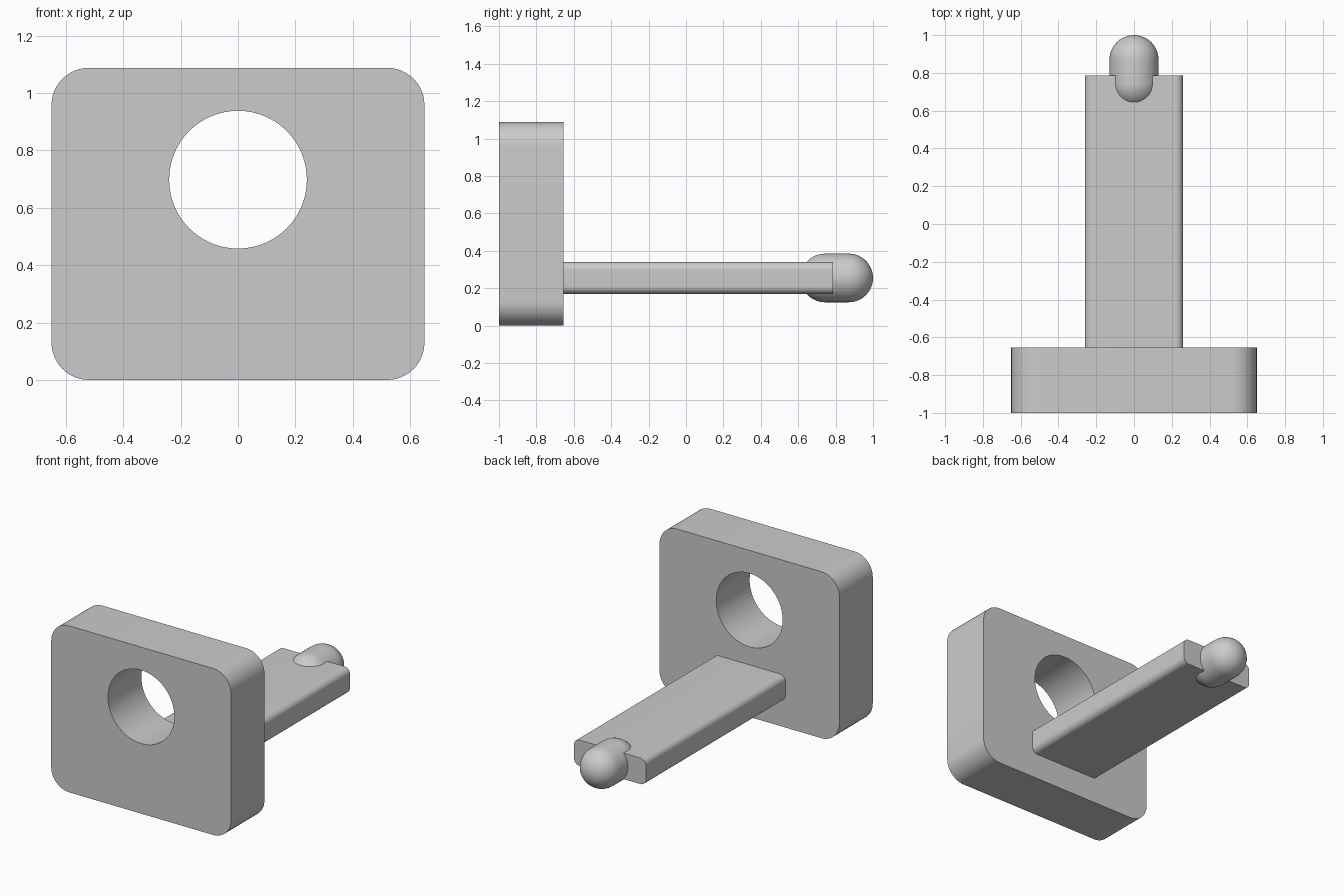
import bpy
import bmesh
from math import pi, sin, cos, radians
from mathutils import Matrix, Vector

cube = bpy.data.objects.get("Cube")
if cube:
    bpy.data.objects.remove(cube)

grey = bpy.data.materials.new("plain grey")
grey.use_nodes = True
colour = (0.6, 0.6, 0.6, 1)
grey.diffuse_color = colour
grey.node_tree.nodes["Principled BSDF"].inputs["Base Color"].default_value = colour


def make_object(name, bm):
    bmesh.ops.recalc_face_normals(bm, faces=bm.faces)
    mesh = bpy.data.meshes.new(name)
    bm.to_mesh(mesh)
    bm.free()
    mesh.materials.append(grey)
    ob = bpy.data.objects.new(name, mesh)
    bpy.context.collection.objects.link(ob)
    return ob


def activate(ob):
    bpy.ops.object.select_all(action="DESELECT")
    ob.select_set(True)
    bpy.context.view_layer.objects.active = ob


def smooth(ob):
    activate(ob)
    bpy.ops.object.shade_smooth_by_angle(angle=radians(35))


def rounded_bar(name, half_width, z0, z1, y0, y1, radius, steps=12):
    """Rounded rectangle in the xz plane, extruded along y."""
    bm = bmesh.new()
    zc, half_height = (z0 + z1) / 2, (z1 - z0) / 2
    verts = []
    for corner, (sx, sz) in enumerate([(1, 1), (-1, 1), (-1, -1), (1, -1)]):
        for i in range(steps + 1):
            a = (corner + i / steps) * pi / 2
            verts.append(bm.verts.new((sx * (half_width - radius) + radius * cos(a), y0,
                                       zc + sz * (half_height - radius) + radius * sin(a))))
    face = bm.faces.new(verts)
    moved = bmesh.ops.extrude_face_region(bm, geom=[face], use_keep_orig=True)["geom"]
    bmesh.ops.translate(bm, vec=(0, y1 - y0, 0),
                        verts=[g for g in moved if isinstance(g, bmesh.types.BMVert)])
    return make_object(name, bm)


# Upright plate with a round through hole
plate = rounded_bar("plate", 0.65, 0, 1.088, -1, -0.655, 0.13)
bm = bmesh.new()
bmesh.ops.create_cone(bm, cap_ends=True, segments=96, radius1=0.24, radius2=0.24, depth=1,
                      matrix=Matrix.Translation((0, -0.83, 0.698)) @ Matrix.Rotation(pi / 2, 4, "X"))
cutter = make_object("hole_cutter", bm)
cutter.hide_render = True
cut = plate.modifiers.new("hole", "BOOLEAN")
cut.operation = "DIFFERENCE"
cut.solver = "EXACT"
cut.object = cutter
activate(plate)
bpy.ops.object.modifier_apply(modifier=cut.name)
bpy.data.objects.remove(cutter)
smooth(plate)

# Flat arm reaching back from the plate
smooth(rounded_bar("arm", 0.26, 0.17, 0.34, -0.655, 0.785, 0.04))

# Capsule tip: a sphere split at its equator and stretched along y
bm = bmesh.new()
bmesh.ops.create_uvsphere(bm, u_segments=48, v_segments=24, radius=0.13,
                          matrix=Matrix.Rotation(pi / 2, 4, "X"))
back = [f for f in bm.faces if f.calc_center_median().y > 0]
moved = bmesh.ops.extrude_face_region(bm, geom=back)["geom"]
bmesh.ops.translate(bm, vec=(0, 0.127, 0),
                    verts=[g for g in moved if isinstance(g, bmesh.types.BMVert)])
bmesh.ops.translate(bm, vec=Vector((0, 0.743, 0.255)), verts=bm.verts)
smooth(make_object("rounded_tip", bm))
